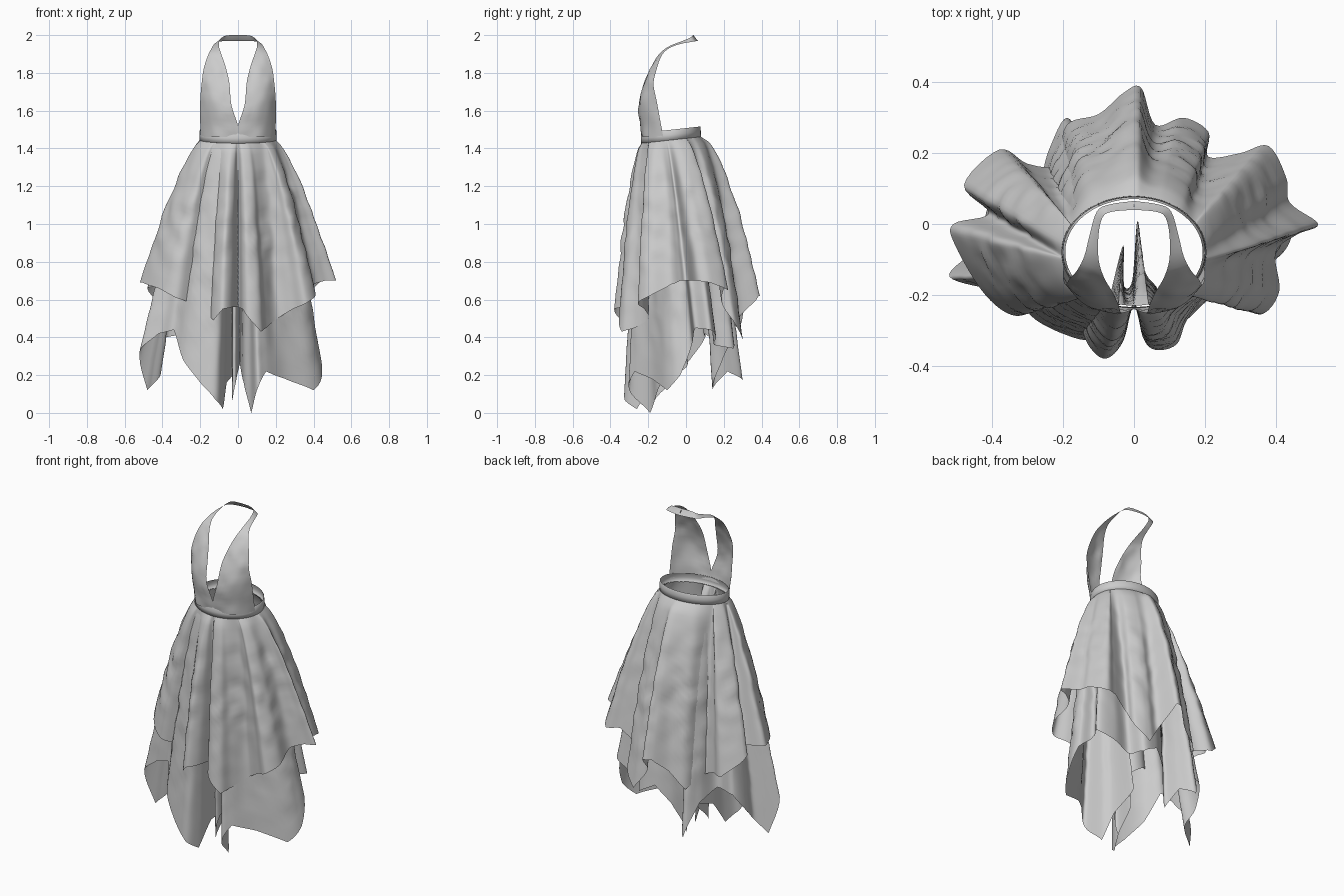
import bpy, math
from mathutils import Vector, noise

CY, RX, RY = -0.08, 0.20, 0.155          # waist ellipse


def waist(a, lift=0.0, k=1.0):
    y = RY * k * math.sin(a)
    return Vector((RX * k * math.cos(a), CY + y, 1.472 + 0.11 * y + lift))


def grid_object(name, rows, closed=False):
    """Skin a list of equally long point rows into a smooth sheet."""
    n = len(rows[0])
    verts = [p for r in rows for p in r]
    faces = []
    for i in range(len(rows) - 1):
        for j in range(n if closed else n - 1):
            k = (j + 1) % n
            faces.append((i * n + j, i * n + k, (i + 1) * n + k, (i + 1) * n + j))
    me = bpy.data.meshes.new(name)
    me.from_pydata(verts, [], faces)
    ob = bpy.data.objects.new(name, me)
    bpy.context.collection.objects.link(ob)
    for p in me.polygons:
        p.use_smooth = True
    return ob


def catmull(a, b, c, d, t):
    return 0.5 * (2 * b + (c - a) * t + (2 * a - 5 * b + 4 * c - d) * t * t
                  + (3 * b - a - 3 * c + d) * t ** 3)


def smooth_path(pts, steps, closed, sharp_z=False):
    p = [Vector(q) for q in pts]
    n = len(p)
    out = []
    for i in range(n if closed else n - 1):
        g = (lambda k: p[k % n]) if closed else (lambda k: p[min(max(k, 0), n - 1)])
        for s in range(steps):
            q = catmull(g(i - 1), g(i), g(i + 1), g(i + 2), s / steps)
            if sharp_z:
                q.z = g(i).z + (g(i + 1).z - g(i).z) * s / steps
            out.append(q)
    return out if closed else out + [p[-1]]


def skirt(name, hem, k, base, rows=30):
    """Loft from the waist ellipse to a folded, pointed hem outline."""
    cols = smooth_path(hem, 6, True, True)
    n, w = len(cols), 15
    grid = [[] for _ in range(rows + 1)]
    for j, h in enumerate(cols):
        # split the outline into its broad shape and its folds
        mean = sum((cols[(j + d) % n] for d in range(-w, w + 1)), Vector()) / (2 * w + 1)
        fold = h - mean
        a = math.atan2(h.y - 0.05, h.x * 0.8)
        top = waist(a, -0.025, k)
        for i in range(rows + 1):
            t = i / rows
            f = t ** (base + 0.22 * math.cos(a) ** 2)
            p = top + (mean - top) * f + fold * t ** 0.62
            p.z = top.z + (max(h.z, 0.0) - top.z) * t
            # slight crumpling of the cloth
            c = noise.noise(p * 13) * 0.012 * math.sin(math.pi * t)
            p += Vector((math.cos(a), math.sin(a), 0)) * c
            grid[i].append(p)
    return grid_object(name, grid, True)


# Upper skirt layer: hem outline (x, y, z), counter-clockwise from front centre
skirt("upper_skirt", [
    (0.0, -0.22, 0.56), (0.025, -0.32, 0.55), (0.06, -0.355, 0.50), (0.12, -0.34, 0.43),
    (0.15, -0.27, 0.45), (0.21, -0.20, 0.50), (0.29, -0.22, 0.55), (0.36, -0.255, 0.58),
    (0.41, -0.19, 0.62), (0.40, -0.08, 0.68), (0.46, -0.03, 0.70), (0.52, 0.0, 0.70),
    (0.44, 0.06, 0.70), (0.43, 0.13, 0.69), (0.38, 0.22, 0.65), (0.30, 0.20, 0.66),
    (0.21, 0.19, 0.58), (0.21, 0.26, 0.47), (0.14, 0.30, 0.38), (0.06, 0.28, 0.50),
    (0.02, 0.385, 0.62), (-0.03, 0.37, 0.62), (-0.10, 0.31, 0.55), (-0.19, 0.28, 0.45),
    (-0.22, 0.17, 0.50), (-0.30, 0.17, 0.54), (-0.38, 0.21, 0.55), (-0.48, 0.11, 0.66),
    (-0.41, 0.03, 0.68), (-0.51, 0.0, 0.69), (-0.505, -0.06, 0.69), (-0.42, -0.20, 0.66),
    (-0.33, -0.26, 0.61), (-0.24, -0.215, 0.58), (-0.17, -0.24, 0.53),
    (-0.13, -0.34, 0.49), (-0.08, -0.38, 0.55), (-0.03, -0.33, 0.56)], 1.0, 0.57)

# Under skirt layer with long handkerchief points
skirt("under_skirt", [
    (0.01, 0.01, 0.26), (0.03, -0.13, 0.16), (0.07, -0.19, 0.0), (0.10, -0.30, 0.12),
    (0.15, -0.27, 0.22), (0.25, -0.18, 0.18), (0.40, -0.10, 0.12), (0.445, -0.03, 0.20),
    (0.42, 0.03, 0.36), (0.33, 0.05, 0.45), (0.37, 0.13, 0.44), (0.27, 0.16, 0.40),
    (0.16, 0.15, 0.36), (0.14, 0.25, 0.34), (0.04, 0.24, 0.40), (-0.04, 0.20, 0.30),
    (-0.10, 0.14, 0.12), (-0.14, 0.22, 0.22), (-0.19, 0.30, 0.17), (-0.24, 0.21, 0.36),
    (-0.28, 0.10, 0.42), (-0.38, 0.10, 0.40), (-0.42, 0.02, 0.28), (-0.41, -0.06, 0.20),
    (-0.48, -0.10, 0.12), (-0.52, -0.15, 0.33), (-0.42, -0.18, 0.42), (-0.34, -0.18, 0.44),
    (-0.29, -0.26, 0.28), (-0.20, -0.31, 0.16), (-0.12, -0.325, 0.07), (-0.08, -0.26, 0.02),
    (-0.06, -0.17, 0.16), (-0.03, -0.06, 0.2), (-0.03, -0.17, 0.06), (-0.005, -0.16, 0.2)],
    0.97, 0.62)

# Waistband: thin closed ring following the tilted waist
SECTION = [(-0.028, 1.0), (-0.027, 1.025), (0.0, 1.022), (0.024, 1.012), (0.027, 1.0)]
grid_object("waistband", [[waist(2 * math.pi * j / 72, z, k) for j in range(72)]
                          for z, k in SECTION], True)

# Halter bodice: inner and outer edge of one side, ending at the nape
INNER = [(0.0, -0.235, 1.46), (0.0, -0.24, 1.52), (0.035, -0.25, 1.63), (0.045, -0.225, 1.74),
         (0.062, -0.19, 1.82), (0.085, -0.15, 1.89), (0.10, -0.10, 1.935), (0.10, -0.03, 1.965),
         (0.088, 0.02, 1.985), (0.06, 0.035, 1.998), (0.0, 0.04, 2.0)]
OUTER = [(0.198, -0.12, 1.46), (0.20, -0.135, 1.54), (0.20, -0.155, 1.65), (0.193, -0.172, 1.74),
         (0.182, -0.155, 1.82), (0.16, -0.13, 1.89), (0.14, -0.09, 1.93), (0.125, -0.03, 1.953),
         (0.105, 0.035, 1.965), (0.07, 0.055, 1.968), (0.0, 0.065, 1.968)]
rows = []
for a, b in zip(smooth_path(INNER, 4, False), smooth_path(OUTER, 4, False)):
    width = (b - a).length
    row = []
    for j in range(13):
        s = j / 12
        p = a.lerp(b, s)
        bulge = math.sin(math.pi * s) * 0.9 * width ** 2
        p += Vector((0.5, -0.8, 0)) * bulge           # rounded over the chest
        if 0 < j < 12 and a.z < 1.9:
            p.y += noise.noise(p * 16) * 0.008
        p.x = min(max(p.x, 0.0), 0.2)
        row.append(p)
    rows.append(row)
bodice = grid_object("halter_bodice", rows)
m = bodice.modifiers.new("mirror", 'MIRROR')
m.use_clip = True
m.merge_threshold = 0.001
